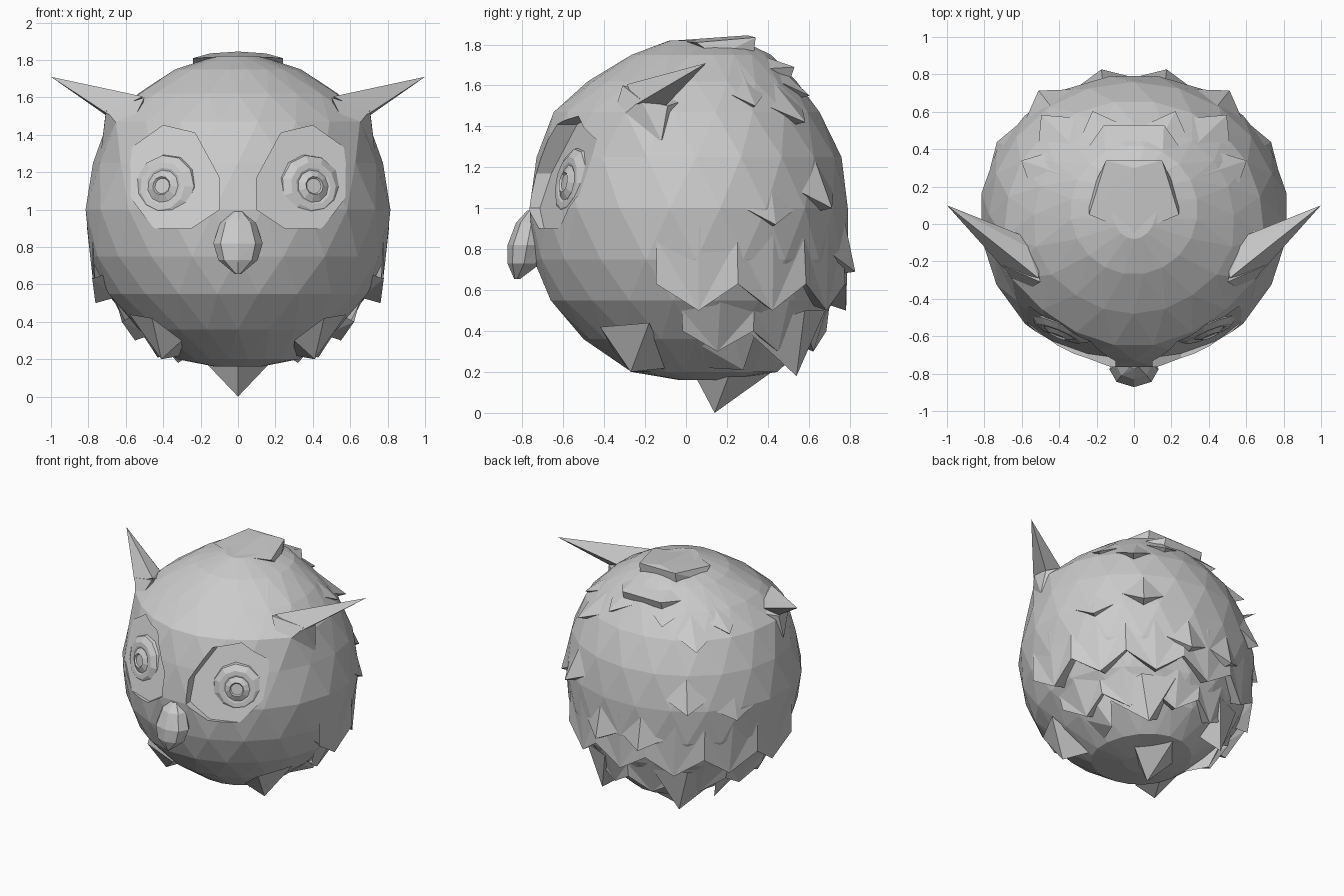
import bpy, bmesh
from math import sin, cos, pi, radians, exp
from mathutils import Vector

if "Cube" in bpy.data.objects:
    bpy.data.objects.remove(bpy.data.objects["Cube"])

# Head sections: z, half width, front y, back y
SEC = [(0.16, .12, -.03, .20), (0.20, .33, -.27, .45), (0.36, .53, -.50, .62),
       (0.55, .70, -.67, .73), (0.75, .79, -.745, .79), (1.0, .825, -.775, .80),
       (1.25, .775, -.73, .76), (1.47, .68, -.655, .66), (1.62, .53, -.48, .54),
       (1.75, .34, -.27, .42), (1.82, .12, -.08, .27)]


def section(z):
    z = min(max(z, SEC[0][0]), SEC[-1][0])
    for a, b in zip(SEC, SEC[1:]):
        if z <= b[0]:
            k = (z - a[0]) / (b[0] - a[0])
            return [p + (q - p) * k for p, q in zip(a, b)][1:]


def surf(t, z, push=1.0):
    """Point on the head; t = 0 faces the front, pi the back. Swells under the ears."""
    w, f, b = section(z)
    c = 0.05 if z < 1.7 else 0.08
    a = min(t, 2 * pi - t)
    push *= 1 + 0.09 * exp(-((a - 1.15) / .3) ** 2 - ((z - 1.52) / .13) ** 2)
    y = c - (c - f) * cos(t) * push if cos(t) > 0 else c - (b - c) * cos(t) * push
    return Vector((w * sin(t) * push, y, z))


def finish(name, bm):
    bmesh.ops.recalc_face_normals(bm, faces=bm.faces)
    me = bpy.data.meshes.new(name)
    bm.to_mesh(me)
    bm.free()
    ob = bpy.data.objects.new(name, me)
    bpy.context.collection.objects.link(ob)
    return ob


def loft(name, rings):
    """Closed skin over rings, with fan caps."""
    bm = bmesh.new()
    rows = [[bm.verts.new(p) for p in r] for r in rings]
    n = len(rows[0])
    for i, (a, b) in enumerate(zip(rows, rows[1:])):
        for j in range(n):
            k = (j + 1) % n
            if i % 2 == 0:
                tris = ((a[j], a[k], b[j]), (a[k], b[k], b[j]))
            else:
                tris = ((a[j], a[k], b[k]), (a[j], b[k], b[j]))
            for t in tris:
                bm.faces.new(t)
    for r in (rows[0], rows[-1]):
        c = bm.verts.new(sum((v.co for v in r), Vector()) / n)
        for j in range(n):
            bm.faces.new((r[j], r[(j + 1) % n], c))
    return finish(name, bm)


def hull(name, pts, sx=1):
    bm = bmesh.new()
    for x, y, z in pts:
        bm.verts.new((x * sx, y, z))
    bmesh.ops.convex_hull(bm, input=bm.verts[:])
    return finish(name, bm)


def feather_layer(name, t0, count, top, long, short, push):
    """Band of overlapping pointed feathers wrapped round the back."""
    bm = bmesh.new()
    rows = [[], [], []]
    for i in range(count + 1):
        t = t0 + (2 * pi - 2 * t0) * i / count
        tip = i % 2 == 1
        zb = long if tip else short
        out = push if tip else 1 + (push - 1) * 0.45
        p = surf(t, (top + zb) / 2, out)
        if tip:
            p = p * 0.7 + surf(t, zb, out) * 0.3
        p.z = zb
        inner = surf(t, min(zb + 0.03, top), 0.96)
        for row, q in zip(rows, (surf(t, top + (0.06 if tip else 0), 0.995), p, inner)):
            row.append(bm.verts.new(q))
    for a, b in zip(rows, rows[1:]):
        for i in range(count):
            if i % 2:
                tris = ((a[i], a[i+1], b[i]), (a[i+1], b[i+1], b[i]))
            else:
                tris = ((a[i], a[i+1], b[i+1]), (a[i], b[i+1], b[i]))
            for t in tris:
                bm.faces.new(t)
    return finish(name, bm)


def tuft(name, t, z, size, out):
    """Broad raised feather: slopes out of the head and drops back at its tip."""
    d = size / max(section(z)[0], 0.3)
    base = [surf(t, z + size * 1.6, 0.99), surf(t - d, z + size * .5, 0.99),
            surf(t + d, z + size * .5, 0.99), surf(t, z - size * .1, 0.95)]
    hull(name, base + [surf(t, z, 1 + out)])


# Faceted head, alternate rings turned half a step
N = 20
head = loft("head", [[surf(2 * pi * (j + 0.5 * (i % 2)) / N, s[0]) for j in range(N)]
                     for i, s in enumerate(SEC)])

# Eye sockets: deep under the brow, running out flush at the cheek
BROW = [(.10, 1.0), (.10, 1.17), (.23, 1.41), (.40, 1.45), (.57, 1.33),
        (.60, 1.1), (.45, .90), (.25, .90)]
floor = lambda x, z: -.57 + .36 * (x - .39) + .33 * (z - 1.12)
bpy.context.view_layer.objects.active = head
for sx in (1, -1):
    cut = hull("socket_cutter", [(x, -1, z) for x, z in BROW] +
               [(x, floor(x, z), z) for x, z in BROW], sx)
    cut.hide_render = True
    mod = head.modifiers.new("socket", 'BOOLEAN')
    mod.operation, mod.solver, mod.object = 'DIFFERENCE', 'EXACT', cut
    bpy.ops.object.modifier_apply(modifier=mod.name)
    bpy.data.objects.remove(cut)

# Eyes: broad sloping rim, shallow disc and small pupil
EYE = [(.17, -.05), (.182, -.02), (.172, .01), (.13, .035), (.10, .035),
       (.088, .03), (.05, .05), (.042, .04)]
for sx in (1, -1):
    q = Vector((sx * .42, -1, .18)).to_track_quat('Z', 'Y')
    loft("eye", [[Vector((sx * .39, -.555, 1.12)) + q @ Vector(
        (r * cos(2 * pi * j / 11), r * sin(2 * pi * j / 11), h)) for j in range(11)]
        for r, h in EYE])

# Hooked beak: z, half width, front y, back y
BEAK = [(.655, .015, -.84, -.81), (.73, .105, -.872, -.71), (.82, .132, -.872, -.68),
        (.93, .095, -.83, -.68), (.99, .03, -.775, -.70)]
loft("beak", [[(w * sin(2 * pi * j / 8), (f + b) / 2 + (f - b) / 2 * cos(2 * pi * j / 8), z)
               for j in range(8)] for z, w, f, b in BEAK])

for sx in (1, -1):
    # Ear horns, blended into the brow corners by a low base
    hull("ear_horn", [(.51, -.29, 1.605), (.57, -.12, 1.585), (.70, -.10, 1.50),
                      (.695, -.24, 1.51), (.5, -.1, 1.5), (1.0, .10, 1.71)], sx)
    hull("ear_base", [(.50, -.31, 1.60), (.705, -.22, 1.53), (.71, -.09, 1.50), (.60, 0, 1.53),
                      (.60, -.37, 1.40), (.73, -.12, 1.33), (.55, -.1, 1.4)], sx)
    # Pointed feathers under the chin and at the lower back
    hull("chin_feather", [(.46, -.42, .42), (.30, -.35, .30), (.58, -.18, .44),
                          (.30, -.08, .22), (.41, -.27, .20)], sx)
    hull("lower_feather", [(.15, .45, .30), (.52, .30, .40), (.20, .68, .50),
                           (.42, .58, .50), (.32, .54, .18)], sx)
    hull("side_feather", [(.52, -.05, .40), (.62, .20, .50), (.35, .10, .22), (.50, .35, .42),
                          (.43, .28, .21)], sx)
hull("bottom_feather", [(-.20, .22, .21), (.20, .22, .21), (0, .05, .17), (0, .42, .20), (0, .14, 0)])

# Feather layers round the sides and back
feather_layer("feather_skirt", radians(76), 14, .85, .50, .63, 1.05)
feather_layer("lower_feather_layer", radians(84), 12, .50, .30, .40, 1.05)

# Raised single feathers on the back of the head
for s in (1, -1):
    for a, z, size, out in [(12, .69, .16, .10), (35, 1.0, .17, .08), (60, .92, .15, .04),
                            (40, 1.42, .15, .10), (62, 1.50, .13, .05), (20, 1.55, .13, .08)]:
        tuft("back_feather", pi + s * radians(a), z, size, out)

# Stepped crown plates
for name, half in (("crown_plate", [(.15, .34, 1.835), (0, .30, 1.845), (.24, .05, 1.81),
                                    (0, -.05, 1.82), (.15, .33, 1.74), (.24, .15, 1.74)]),
                   ("rear_crown_plate", [(.16, .53, 1.69), (0, .49, 1.70), (.15, .30, 1.77),
                                         (.16, .50, 1.60), (.28, .36, 1.68)])):
    hull(name, half + [(-x, y, z) for x, y, z in half if x])
